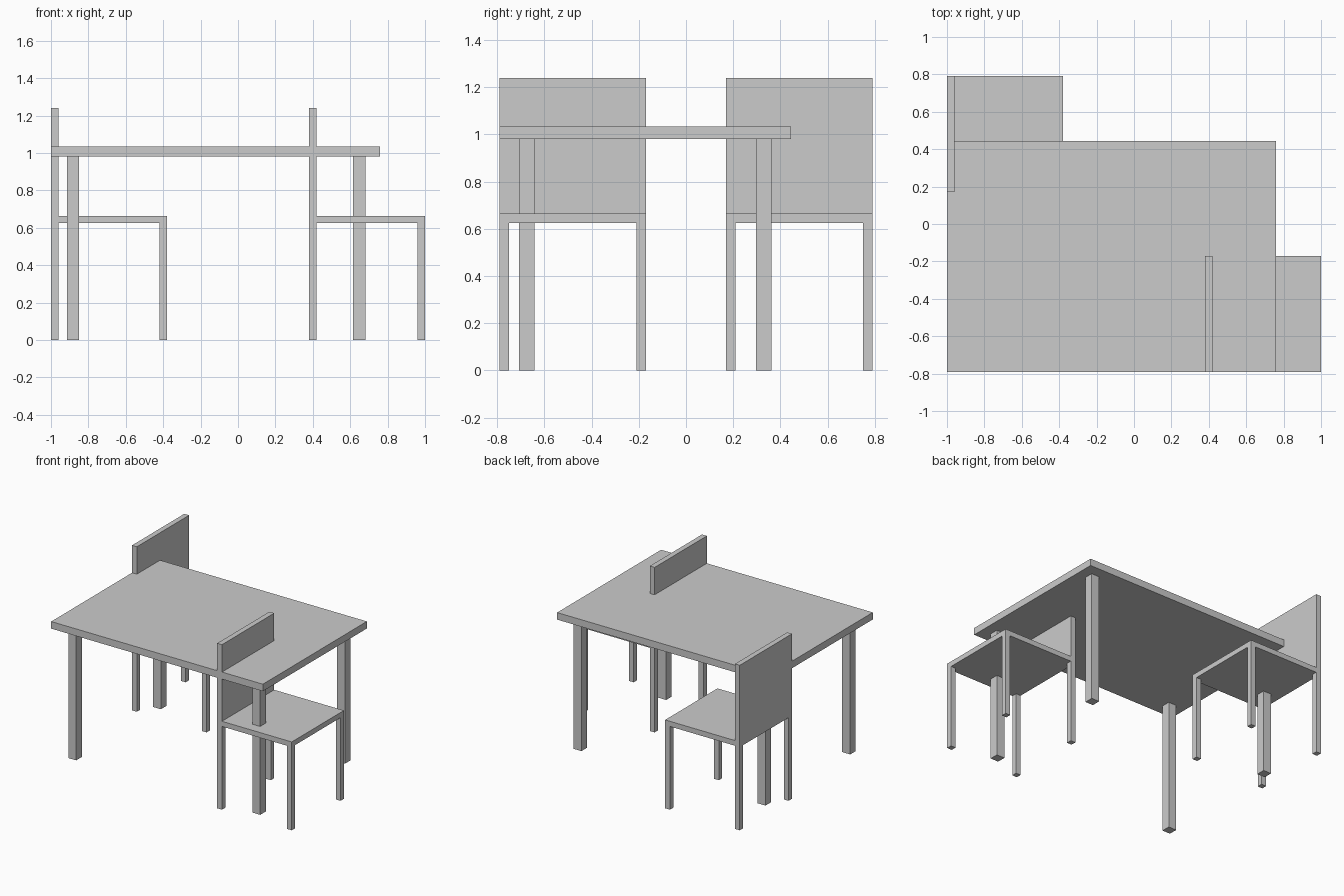
import bpy

default_cube = bpy.data.objects.get("Cube")
if default_cube:
    bpy.data.objects.remove(default_cube, do_unlink=True)

# One plain grey for everything
grey = bpy.data.materials.new("plain_grey")
grey.use_nodes = True
grey.diffuse_color = (0.6, 0.6, 0.6, 1)
grey.node_tree.nodes["Principled BSDF"].inputs["Base Color"].default_value = grey.diffuse_color


def box(name, low, high):
    """Axis-aligned box between two opposite corners."""
    centre = [(a + b) / 2 for a, b in zip(low, high)]
    bpy.ops.mesh.primitive_cube_add(size=1, location=centre)
    obj = bpy.context.object
    obj.name = name
    obj.scale = [b - a for a, b in zip(low, high)]
    bpy.ops.object.transform_apply(location=False, rotation=False, scale=True)
    obj.data.materials.append(grey)
    return obj


def legs(name, xs, ys, width, height):
    """Four square legs starting at the given low x and y positions."""
    for x, side_x in zip(xs, ("rear", "front")):
        for y, side_y in zip(ys, ("near", "far")):
            box(f"{name}_{side_x}_{side_y}_leg", (x, y, 0), (x + width, y + width, height))


def chair(name, x, y):
    """Square chair facing +x with its low corner at x, y."""
    size, thick, under, seat_top, top = 0.62, 0.04, 0.625, 0.664, 1.24
    inset = size - thick
    legs(name, (x, x + inset), (y, y + inset), thick, under)
    box(f"{name}_seat", (x, y, under), (x + size, y + size, seat_top))
    box(f"{name}_backrest", (x, y, seat_top), (x + thick, y + size, top))


# Table
box("table_top", (-1, -0.79, 0.981), (0.76, 0.445, 1.034))
legs("table", (-0.915, 0.615), (-0.709, 0.297), 0.066, 0.981)

# Chairs at opposite corners of the table
chair("back_chair", -1, 0.17)
chair("front_chair", 0.38, -0.79)
